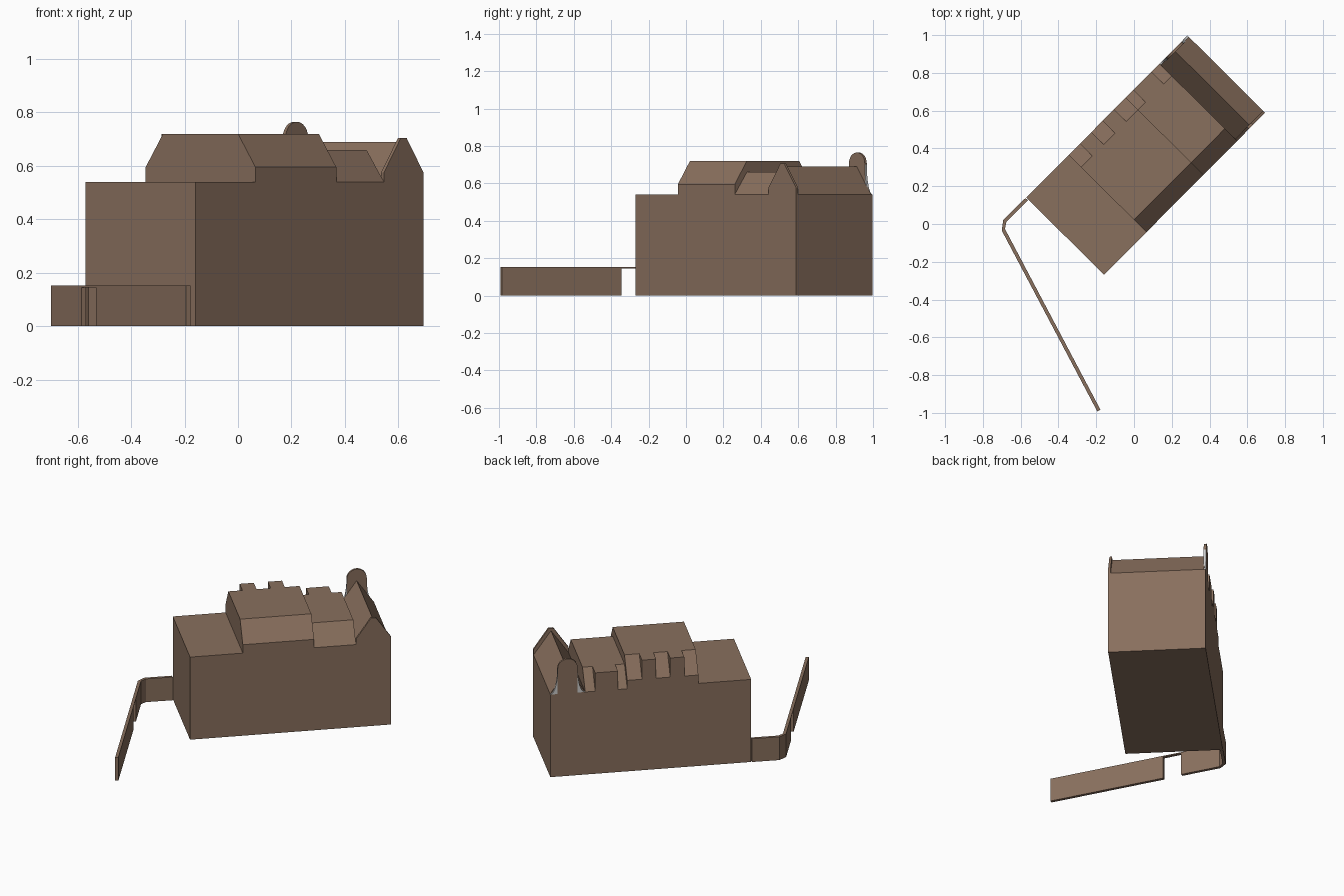
import bpy, bmesh, math
from mathutils import Vector

if "Cube" in bpy.data.objects:
    bpy.data.objects.remove(bpy.data.objects["Cube"])

brown = bpy.data.materials.new("brown_plaster")
brown.diffuse_color = (0.25, 0.16, 0.11, 1)
brown.use_nodes = True
brown.node_tree.nodes["Principled BSDF"].inputs["Base Color"].default_value = brown.diffuse_color

# Building frame: u runs along the long side, v across it
ORIGIN = Vector((-0.57, 0.14, 0))
U, V, Z = Vector((0.705, 0.709, 0)), Vector((0.709, -0.705, 0)), Vector((0, 0, 1))
LENGTH, WIDTH, EAVES = 1.21, 0.58, 0.54


def at(u, v, z):
    return ORIGIN + U * u + V * v + Z * z


def prism(name, points, sweep, mat=brown):
    bm = bmesh.new()
    face = bm.faces.new([bm.verts.new(p) for p in points])
    res = bmesh.ops.extrude_face_region(bm, geom=[face])
    verts = [g for g in res["geom"] if isinstance(g, bmesh.types.BMVert)]
    bmesh.ops.translate(bm, verts=verts, vec=sweep)
    bmesh.ops.recalc_face_normals(bm, faces=bm.faces)
    mesh = bpy.data.meshes.new(name)
    bm.to_mesh(mesh)
    bm.free()
    ob = bpy.data.objects.new(name, mesh)
    bpy.context.collection.objects.link(ob)
    if mat:
        mesh.materials.append(mat)
    return ob


def along_u(name, vz, u0, u1):
    return prism(name, [at(u0, v, z) for v, z in vz], U * (u1 - u0))


def along_v(name, uz, v0, v1, mat=brown):
    return prism(name, [at(u, v0, z) for u, z in uz], V * (v1 - v0), mat)


# Main hall
along_v("main_hall", [(0, 0), (LENGTH, 0), (LENGTH, EAVES), (0, EAVES)], 0, WIDTH)

# Mansard roofs: tall one with short upright walls, lower one behind
S = 0.092
along_u("tall_roof", [(0, EAVES), (0, 0.595), (S, 0.72), (WIDTH - S, 0.72),
                      (WIDTH, 0.595), (WIDTH, EAVES)], 0.318, 0.747)
along_u("low_roof", [(0, EAVES), (S, 0.66), (WIDTH - S, 0.66), (WIDTH, EAVES)], 0.747, 1.0)

# Flat-topped dormers flush with the rear wall
for i, (u0, u1, top) in enumerate([(0.403, 0.488, 0.72), (0.573, 0.658, 0.72), (0.803, 0.94, 0.66)]):
    along_u(f"dormer_{i + 1}", [(0, EAVES), (0, top), (S, top), (S, EAVES)], u0, u1)

# Cross gable roof with its stepped parapet
along_v("cross_roof", [(1.0, EAVES), (1.105, 0.69), (LENGTH, EAVES)], 0.01, WIDTH - 0.01)
along_v("gable_parapet", [(1.0, EAVES), (1.0, 0.575), (1.09, 0.705), (1.12, 0.705),
                          (LENGTH, 0.575), (LENGTH, EAVES)], WIDTH - 0.015, WIDTH)

# Bell gable: round-headed centre and concave grey flanks
C, R = 1.106, 0.06
arch = [(C + R * math.cos(math.pi * k / 12), 0.705 + R * math.sin(math.pi * k / 12)) for k in range(13)]
along_v("bell_gable", [(C + R, EAVES)] + arch + [(C - R, EAVES)], 0, 0.015)
for side, name in ((-1, "left"), (1, "right")):
    curve = []
    for k in range(9):
        a = math.pi / 2 * k / 8
        curve.append((C + side * (0.104 - 0.044 * math.sin(a)), 0.70 - 0.16 * math.cos(a)))
    along_v(f"gable_flank_{name}", [(C + side * R, EAVES)] + curve, 0, 0.015, None)

# Courtyard wall: bent run, then a long straight run with a doorway
H = 0.152
START, DIR = Vector((-0.70, -0.035, 0)), Vector((0.467, -0.884, 0))
SIDE = Vector((0.884, 0.467, 0)) * 0.019
RUN = 1.083
D0, D1 = 0.245, 0.36


def wall_run(name, a, b, z0, z1):
    p, q = START + DIR * a + Z * z0, START + DIR * b + Z * z0
    prism(name, [p, q, q + SIDE, p + SIDE], Z * (z1 - z0))


j = START + SIDE
d = START + DIR * D0
prism("bent_wall", [(-0.575, 0.137, 0), (-0.692, 0.022, 0), START, d, d + SIDE,
                    (j.x, j.y, 0), (-0.675, 0.013, 0), (-0.56, 0.126, 0)], Z * H)
wall_run("door_lintel", D0, D1, H - 0.007, H)
wall_run("long_wall", D1, RUN, 0, H)
